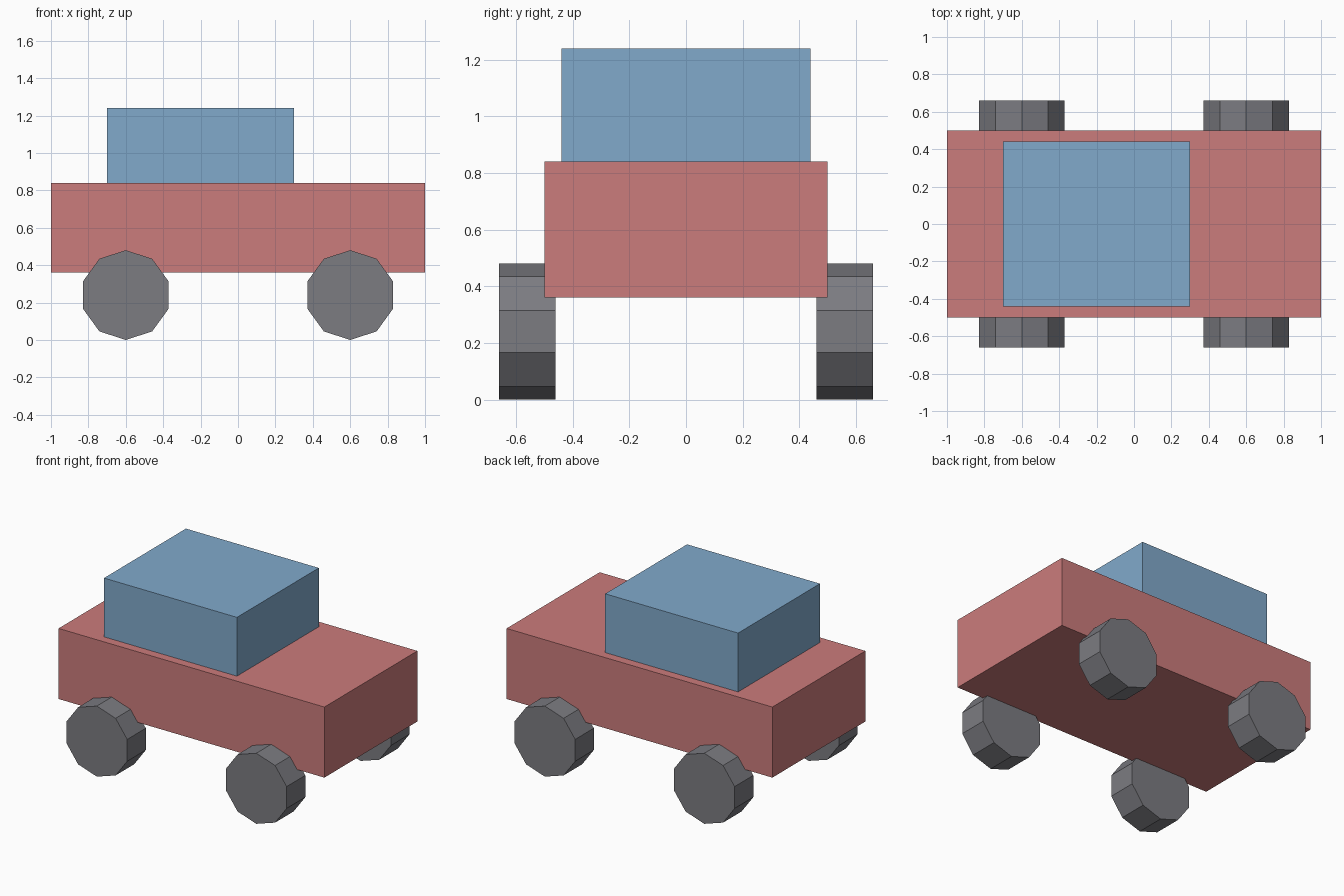
import bpy
from math import radians

if "Cube" in bpy.data.objects:
    bpy.data.objects.remove(bpy.data.objects["Cube"])


def material(name, color):
    mat = bpy.data.materials.new(name)
    mat.diffuse_color = (*color, 1)
    mat.use_nodes = True
    mat.node_tree.nodes["Principled BSDF"].inputs["Base Color"].default_value = mat.diffuse_color
    return mat


def box(name, lo, hi, mat):
    center = [(a + b) / 2 for a, b in zip(lo, hi)]
    bpy.ops.mesh.primitive_cube_add(size=1, location=center)
    obj = bpy.context.object
    obj.name = name
    obj.scale = [b - a for a, b in zip(lo, hi)]
    bpy.ops.object.transform_apply(location=False, rotation=False, scale=True)
    obj.data.materials.append(mat)


def wheel(name, x, y, mat):
    bpy.ops.mesh.primitive_cylinder_add(vertices=10, radius=0.24, depth=0.2,
                                        location=(x, y, 0.24),
                                        rotation=(radians(90), 0, 0))
    obj = bpy.context.object
    obj.name = name
    obj.data.materials.append(mat)


red = material("body_red", (0.6, 0.2, 0.2))
blue = material("cabin_blue", (0.22, 0.4, 0.6))
dark = material("tyre_grey", (0.2, 0.2, 0.22))

# Body and cabin
box("car_body", (-1, -0.5, 0.36), (1, 0.5, 0.84), red)
box("cabin", (-0.7, -0.44, 0.84), (0.3, 0.44, 1.24), blue)

# Four ten-sided wheels, set slightly into the body
for end, x in (("rear", -0.6), ("front", 0.6)):
    for side, y in (("right", -0.56), ("left", 0.56)):
        wheel(f"{end}_{side}_wheel", x, y, dark)
